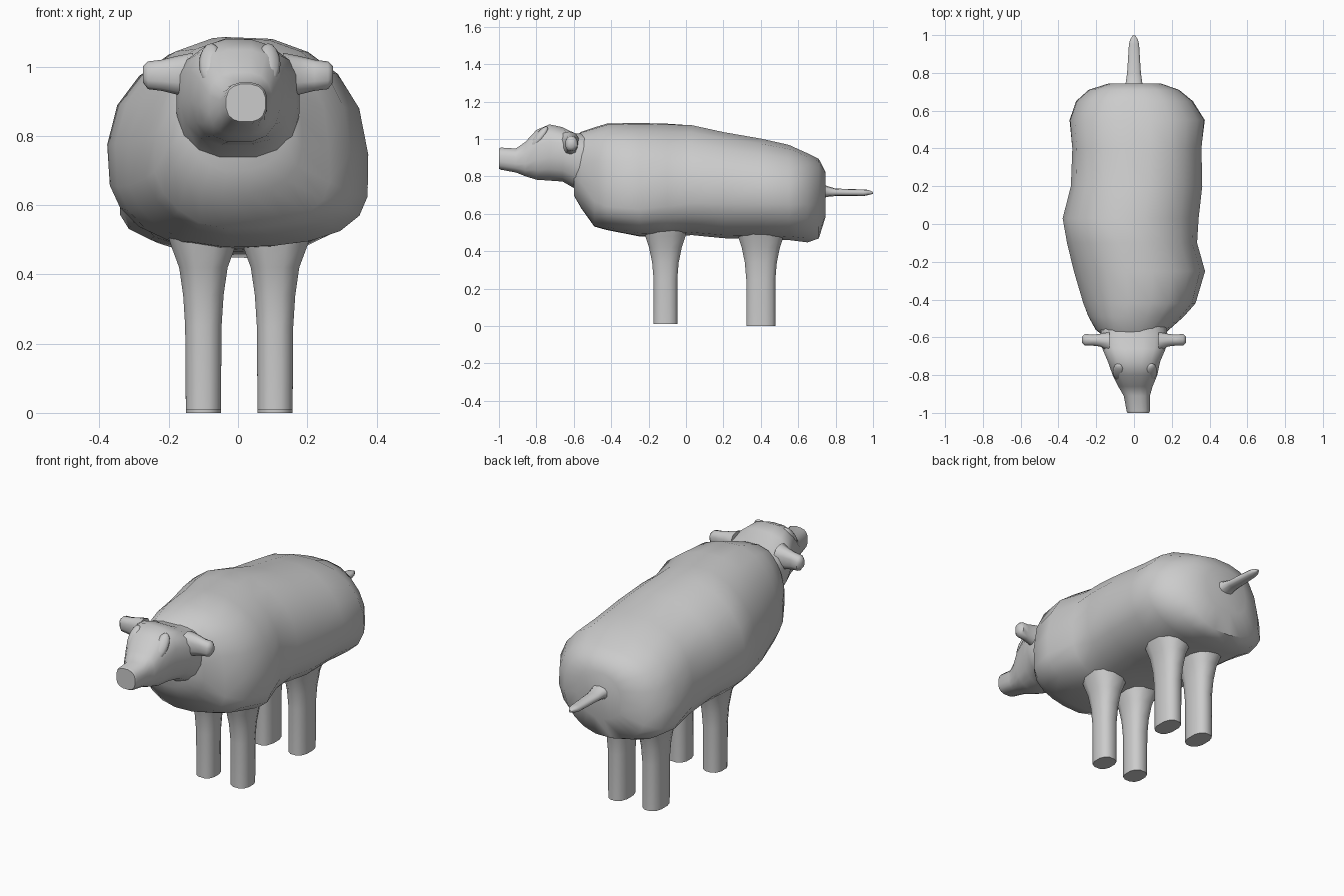
import bpy
import bmesh
from math import sin, cos, pi, radians
from mathutils import Vector, Matrix

cube = bpy.data.objects.get("Cube")
if cube:
    bpy.data.objects.remove(cube)

wool = bpy.data.materials.new("plain_grey")
wool.use_nodes = True
GREY = (0.6, 0.6, 0.6, 1)
wool.diffuse_color = GREY
wool.node_tree.nodes["Principled BSDF"].inputs["Base Color"].default_value = GREY


def finish(name, bm, angle=50):
    bmesh.ops.recalc_face_normals(bm, faces=bm.faces)
    mesh = bpy.data.meshes.new(name)
    bm.to_mesh(mesh)
    bm.free()
    mesh.materials.append(wool)
    obj = bpy.data.objects.new(name, mesh)
    bpy.context.collection.objects.link(obj)
    bpy.ops.object.select_all(action="DESELECT")
    obj.select_set(True)
    bpy.context.view_layer.objects.active = obj
    bpy.ops.object.shade_smooth_by_angle(angle=radians(angle))
    return obj


def bend(value, power):
    return (1 if value >= 0 else -1) * abs(value) ** (2 / power)


def loft(name, sections, place, sides=12, power=2.5, lump=0.0):
    """Skin rounded sections: position, u range, v range, optional widest v on each side."""
    bm = bmesh.new()
    rings = []
    for t, u0, u1, v0, v1, *mids in sections:
        low, high = mids or ((v0 + v1) / 2,) * 2
        ring = []
        for i in range(sides):
            a = 2 * pi * (i + 0.5) / sides
            c, s = bend(cos(a), power), bend(sin(a), power)
            mid = low + (high - low) * (c + 1) / 2
            swell = 1 + lump * sin(9 * t + 3 * a) * cos(2 * a - 5 * t)
            u = (u0 + u1) / 2 + c * swell * (u1 - u0) / 2
            v = mid + s * swell * (v1 - mid if s > 0 else mid - v0)
            ring.append(bm.verts.new(place(t, u, v)))
        rings.append(ring)
    for a, b in zip(rings, rings[1:]):
        for i in range(sides):
            j = (i + 1) % sides
            bm.faces.new((a[i], a[j], b[j], b[i]))
    bm.faces.new(rings[0])
    bm.faces.new(rings[-1])
    return finish(name, bm)


def along_y(t, u, v):
    return Vector((u, t, v))


# Woolly body, uneven from side to side
loft("body", [
    (-0.60, -0.15, 0.15, 0.70, 1.01, 0.85, 0.85),
    (-0.56, -0.20, 0.19, 0.63, 1.04, 0.80, 0.80),
    (-0.49, -0.24, 0.27, 0.53, 1.06, 0.74, 0.70),
    (-0.42, -0.27, 0.33, 0.51, 1.08, 0.72, 0.67),
    (-0.25, -0.32, 0.38, 0.48, 1.09, 0.70, 0.66),
    (-0.10, -0.35, 0.34, 0.47, 1.08, 0.70, 0.68),
    (0.03, -0.38, 0.34, 0.48, 1.07, 0.70, 0.70),
    (0.20, -0.34, 0.36, 0.47, 1.04, 0.68, 0.70),
    (0.40, -0.33, 0.36, 0.46, 1.00, 0.64, 0.70),
    (0.55, -0.35, 0.37, 0.46, 0.97, 0.60, 0.70),
    (0.65, -0.31, 0.31, 0.45, 0.93, 0.59, 0.70),
    (0.71, -0.24, 0.24, 0.47, 0.90, 0.62, 0.70),
    (0.745, -0.13, 0.14, 0.58, 0.83, 0.68, 0.71),
], along_y, sides=20, power=2.3, lump=0.025)

# Head tapering to a blunt snout
loft("head", [
    (-1.00, -0.035, 0.08, 0.84, 0.95),
    (-0.99, -0.04, 0.085, 0.835, 0.955),
    (-0.91, -0.055, 0.085, 0.82, 0.95),
    (-0.86, -0.085, 0.10, 0.80, 0.985),
    (-0.80, -0.115, 0.125, 0.78, 1.05, 0.93, 0.93),
    (-0.73, -0.14, 0.14, 0.775, 1.08, 0.95, 0.95),
    (-0.66, -0.17, 0.17, 0.77, 1.065, 0.94, 0.94),
    (-0.59, -0.18, 0.18, 0.73, 1.03, 0.92, 0.92),
    (-0.50, -0.17, 0.17, 0.66, 1.03, 0.85, 0.85),
], along_y, sides=16, power=2.6)

# Ears and eyes on both sides
for side, label in ((1, "left"), (-1, "right")):
    loft(label + "_ear", [
        (0.13, -0.68, -0.57, 0.91, 1.04),
        (0.18, -0.65, -0.58, 0.92, 1.03),
        (0.22, -0.645, -0.585, 0.93, 1.02),
        (0.26, -0.645, -0.58, 0.935, 1.015),
        (0.275, -0.63, -0.595, 0.955, 1.0),
    ], lambda t, u, v, s=side: Vector((s * t, u, v)), sides=10)

    eye = bmesh.new()
    bmesh.ops.create_uvsphere(eye, u_segments=10, v_segments=8, radius=1)
    matrix = (Matrix.Translation((0.005 + side * 0.085, -0.785, 1.01))
              @ Matrix.Rotation(radians(-38), 4, "X")
              @ Matrix.Rotation(radians(side * 20), 4, "Z")
              @ Matrix.Diagonal((0.034, 0.022, 0.07, 1)))
    bmesh.ops.transform(eye, matrix=matrix, verts=eye.verts)
    finish(label + "_eye", eye)

# Straight legs flaring into the belly
for x, label in ((0.107, "left"), (-0.10, "right")):
    for y, depth, foot, end in ((-0.11, 0.065, 0.01, "front"), (0.40, 0.08, 0.0, "back")):
        steps = ((foot, 0.052, 0), (0.25, 0.054, 0), (0.34, 0.06, 0.008),
                 (0.42, 0.072, 0.025), (0.48, 0.095, 0.045), (0.56, 0.12, 0.06))
        loft(f"{end}_{label}_leg", [
            (z, x - w, x + w, y - depth - flare, y + depth + flare) for z, w, flare in steps
        ], lambda t, u, v: Vector((u, v, t)), sides=12)

# Short pointed tail
loft("tail", [
    (0.70, -0.07, 0.07, 0.66, 0.78),
    (0.75, -0.045, 0.045, 0.69, 0.75),
    (0.80, -0.038, 0.038, 0.695, 0.735),
    (0.95, -0.028, 0.028, 0.695, 0.73),
    (0.975, -0.022, 0.022, 0.70, 0.728),
    (1.00, -0.006, 0.006, 0.707, 0.717),
], along_y, sides=10)
